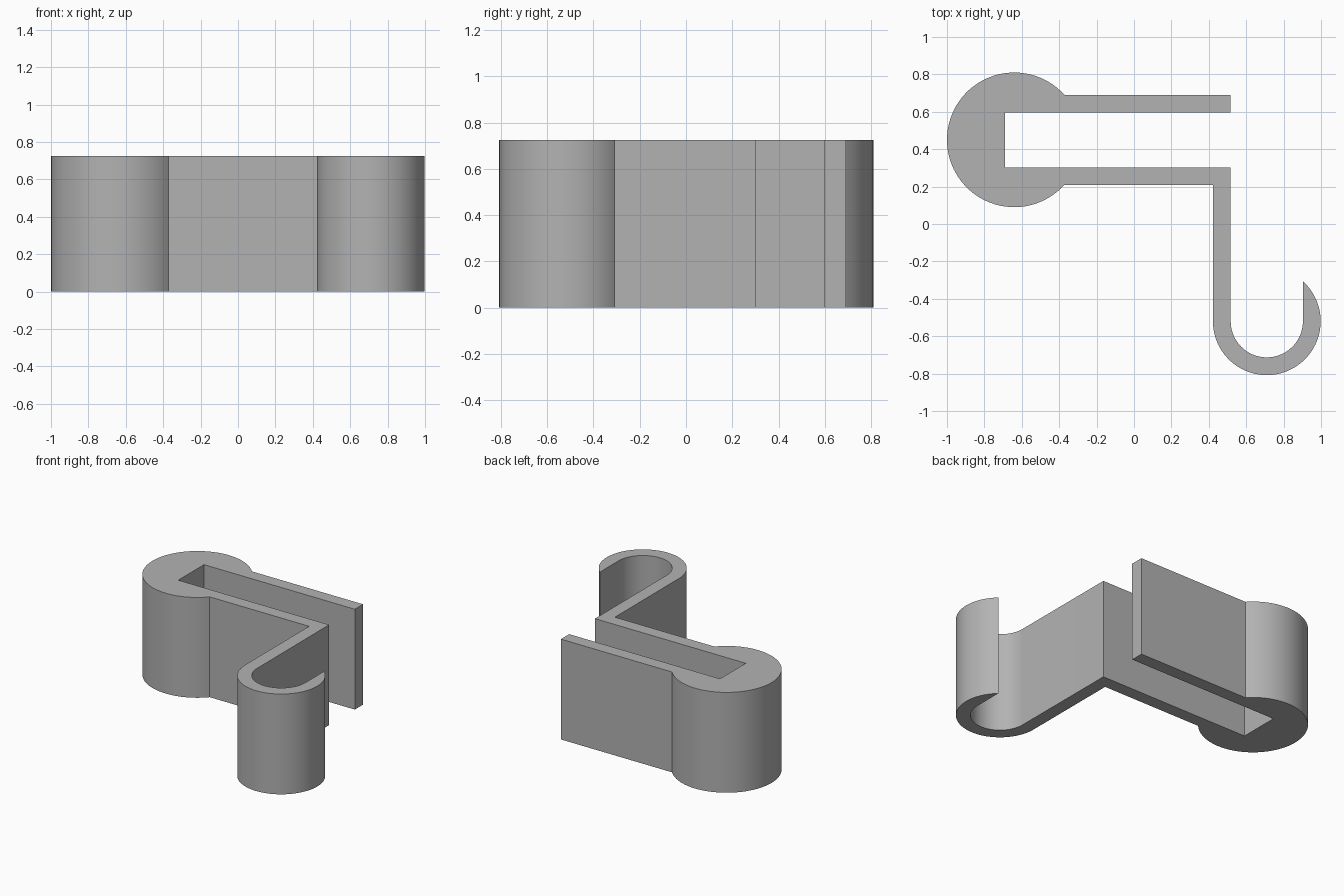
import bpy
import bmesh
from math import acos, asin, cos, pi, sin

cube = bpy.data.objects.get("Cube")
if cube:
    bpy.data.objects.remove(cube, do_unlink=True)

HEIGHT = 0.725
HEAD, HEAD_R = (-0.64, 0.45), 0.36
HOOK, OUTER_R, INNER_R = (0.71, -0.52), 0.288, 0.193
ARM_END, SLOT_END = 0.516, -0.69
ARM_OUT, ARM_IN = 0.241, 0.147   # arm faces, measured from the head's centre line


def arc(centre, radius, start, end, steps):
    """Points along a circular arc, both ends included."""
    angles = [start + (end - start) * i / steps for i in range(steps + 1)]
    return [(centre[0] + radius * cos(a), centre[1] + radius * sin(a)) for a in angles]


# Clip outline, counter-clockwise
join = asin(ARM_OUT / HEAD_R)
tip = acos(INNER_R / OUTER_R)
y = HEAD[1]
outline = [(ARM_END, y + ARM_OUT)]
outline += arc(HEAD, HEAD_R, join, 2 * pi - join, 64)               # round head
outline += [(HOOK[0] - OUTER_R, y - ARM_OUT)]                       # lower arm
outline += arc(HOOK, OUTER_R, pi, 2 * pi + tip, 56)                 # hook outside
outline += arc(HOOK, INNER_R, 2 * pi, pi, 44)                       # hook inside
outline += [(ARM_END, y - ARM_IN), (SLOT_END, y - ARM_IN),          # slot
            (SLOT_END, y + ARM_IN), (ARM_END, y + ARM_IN)]

# Extrude the outline into a solid
bm = bmesh.new()
base = bm.faces.new([bm.verts.new((px, py, 0)) for px, py in outline])
top = bmesh.ops.extrude_face_region(bm, geom=[base], use_keep_orig=True)
moved = [g for g in top["geom"] if isinstance(g, bmesh.types.BMVert)]
bmesh.ops.translate(bm, verts=moved, vec=(0, 0, HEIGHT))
bmesh.ops.recalc_face_normals(bm, faces=bm.faces)
mesh = bpy.data.meshes.new("hook_clip")
bm.to_mesh(mesh)
bm.free()

# Plain grey material
grey = bpy.data.materials.new("plain grey")
grey.use_nodes = True
colour = (0.45, 0.45, 0.45, 1)
grey.diffuse_color = colour
grey.node_tree.nodes["Principled BSDF"].inputs["Base Color"].default_value = colour
mesh.materials.append(grey)

clip = bpy.data.objects.new("hook_clip", mesh)
bpy.context.collection.objects.link(clip)
bpy.ops.object.select_all(action="DESELECT")
clip.select_set(True)
bpy.context.view_layer.objects.active = clip
bpy.ops.object.shade_smooth_by_angle(angle=pi / 6)
